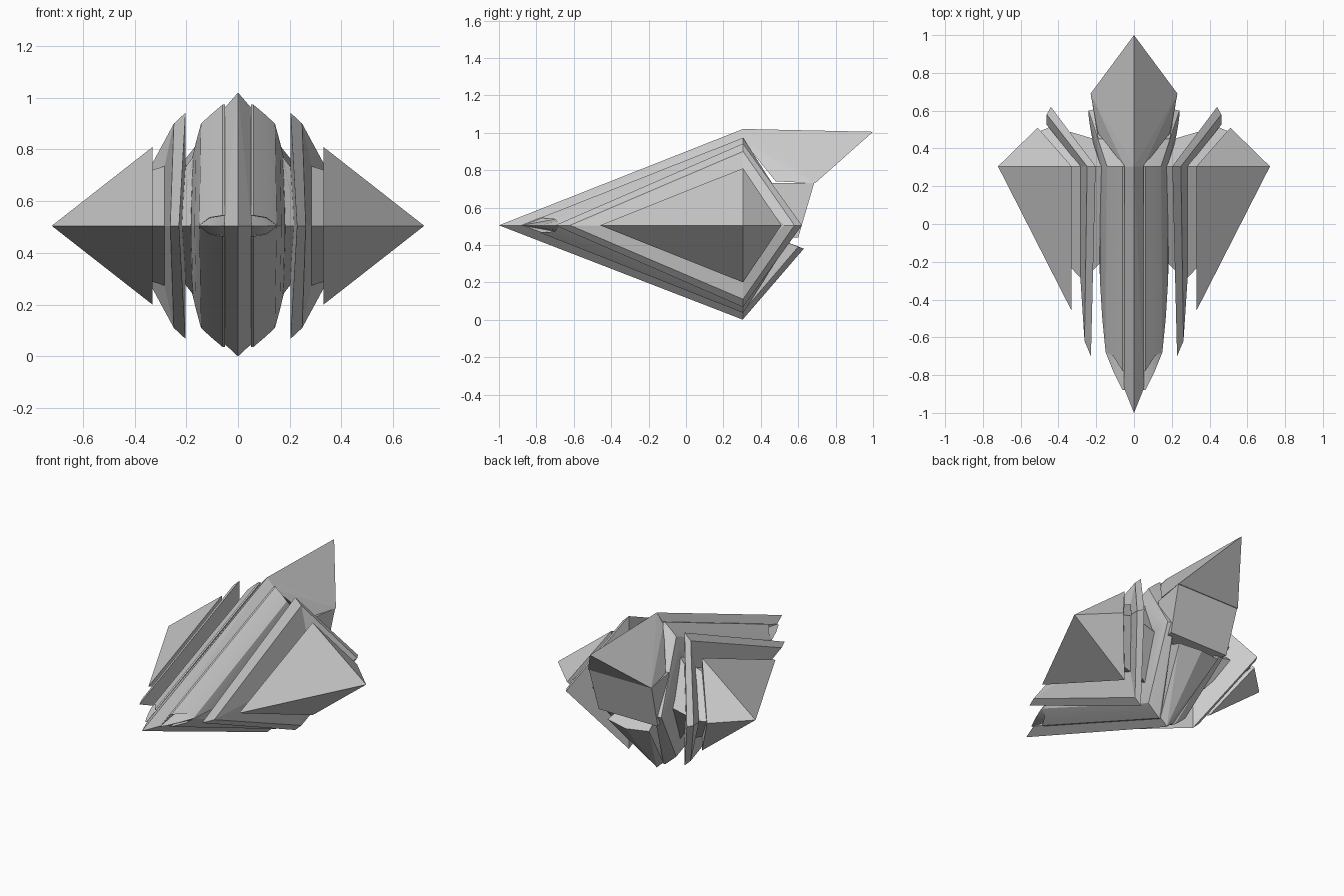
import bpy, bmesh, math

if "Cube" in bpy.data.objects:
    bpy.data.objects.remove(bpy.data.objects["Cube"])

RY = 0.305   # y station of the highest and lowest points
MZ = 0.505   # mid height


def finish(name, bm, smooth=False):
    bmesh.ops.recalc_face_normals(bm, faces=bm.faces)
    me = bpy.data.meshes.new(name)
    bm.to_mesh(me)
    bm.free()
    ob = bpy.data.objects.new(name, me)
    bpy.context.collection.objects.link(ob)
    if smooth:
        me.shade_smooth()
        me.set_sharp_from_angle(angle=math.radians(22))
    return ob


def mirror_x(ob):
    m = ob.modifiers.new("mirror", 'MIRROR')
    m.use_axis = (True, False, False)
    m.use_clip = False
    m.merge_threshold = 0.00001
    return ob


def loft(name, rings, smooth=False):
    """Skin a list of equal-length closed rings and cap both ends."""
    bm = bmesh.new()
    vs = [[bm.verts.new(p) for p in r] for r in rings]
    n = len(rings[0])
    for a, b in zip(vs, vs[1:]):
        for i in range(n):
            j = (i + 1) % n
            bm.faces.new((a[i], a[j], b[j], b[i]))
    caps = [bm.faces.new(vs[0]), bm.faces.new(vs[-1])]
    bmesh.ops.triangulate(bm, faces=caps)
    return mirror_x(finish(name, bm, smooth))


def solid(name, centre=(), pairs=()):
    """Convex solid from centre-line points and left/right point pairs."""
    bm = bmesh.new()
    for p in centre:
        bm.verts.new(p)
    for x, y, z in pairs:
        bm.verts.new((x, y, z))
        bm.verts.new((-x, y, z))
    bmesh.ops.convex_hull(bm, input=bm.verts)
    bmesh.ops.dissolve_limit(bm, angle_limit=0.01, verts=bm.verts, edges=bm.edges)
    return finish(name, bm)


def kite(x, half, nose, rear):
    """Kite ring: nose and rear are (x, y)."""
    return [(x, RY, MZ + half), (nose[0], nose[1], MZ),
            (x, RY, MZ - half), (rear[0], rear[1], MZ)]


def shell_ring(x, half, nose_x, nose_y, gap, rear):
    """Kite ring whose nose is split by an intake slot around a thin blade."""
    y = nose_y + gap / half * (RY - nose_y)
    back = max(y, -0.67)
    return [(x, RY, MZ + half), (nose_x, y, MZ + gap), (nose_x, back, MZ + gap * 0.95),
            (nose_x, nose_y, MZ), (nose_x, back, MZ - gap * 0.95), (nose_x, y, MZ - gap),
            (x, RY, MZ - half), (rear[0], rear[1], MZ)]


# Central keel with the pointed nose
solid("central_keel",
      [(0, -1, MZ), (0, RY, 1.02), (0, RY, 0)],
      [(0.052, RY, 0.96), (0.052, RY, 0.05), (0.052, -0.87, MZ)])

# Rounded hull shells either side of the keel
loft("hull_shell", [
    shell_ring(0.050, 0.468, 0.050, -0.88, 0.040, (0.19, 0.60)),
    shell_ring(0.060, 0.468, 0.060, -0.88, 0.040, (0.20, 0.605)),
    shell_ring(0.105, 0.430, 0.110, -0.78, 0.032, (0.22, 0.605)),
    shell_ring(0.143, 0.395, 0.150, -0.68, 0.001, (0.24, 0.60)),
    shell_ring(0.162, 0.325, 0.168, -0.50, 0.001, (0.24, 0.57)),
    shell_ring(0.177, 0.245, 0.180, -0.31, 0.001, (0.235, 0.53)),
    shell_ring(0.184, 0.160, 0.186, -0.10, 0.001, (0.225, 0.47)),
], smooth=True)

# Raised diamond tail
solid("tail_fin",
      [(0, RY, 1.02), (0, 1.0, 1.005)],
      [(0.23, 0.69, 0.73), (0.05, RY, 0.955), (0.19, 0.48, 0.74)])

# Wall under the tail
solid("rear_wall", [],
      [(0.228, 0.685, 0.73), (0.215, 0.60, 0.44),
       (0.19, 0.45, 0.73), (0.19, 0.50, 0.44)])

# Lower rear wedge
solid("lower_rear_wedge",
      [(0, RY, 0.003), (0, 0.63, 0.38)],
      [(0.05, RY, 0.045), (0.15, 0.60, 0.39), (0.12, 0.45, 0.45)])

# Connector between hull and armour plate
loft("inner_connector", [
    kite(0.170, 0.27, (0.17, -0.20), (0.21, 0.45)),
    kite(0.225, 0.20, (0.235, -0.26), (0.38, 0.50)),
])

# Armour plate, flaring outward behind the peak
loft("armour_plate", [
    kite(0.203, 0.437, (0.228, -0.70), (0.44, 0.62)),
    kite(0.248, 0.395, (0.262, -0.62), (0.462, 0.58)),
    kite(0.285, 0.225, (0.285, -0.27), (0.462, 0.525)),
])

# Connector between armour plate and wing
loft("outer_connector", [
    kite(0.270, 0.235, (0.27, -0.30), (0.43, 0.52)),
    kite(0.335, 0.215, (0.335, -0.23), (0.50, 0.49)),
])

# Pyramid wing
base = kite(0.33, 0.305, (0.33, -0.46), (0.51, 0.51))
bm = bmesh.new()
ring = [bm.verts.new(p) for p in base]
tip = bm.verts.new((0.72, RY, MZ))
for i in range(4):
    bm.faces.new((ring[i], ring[(i + 1) % 4], tip))
bm.faces.new((ring[0], ring[1], ring[2]))
bm.faces.new((ring[0], ring[2], ring[3]))
mirror_x(finish("wing", bm))
